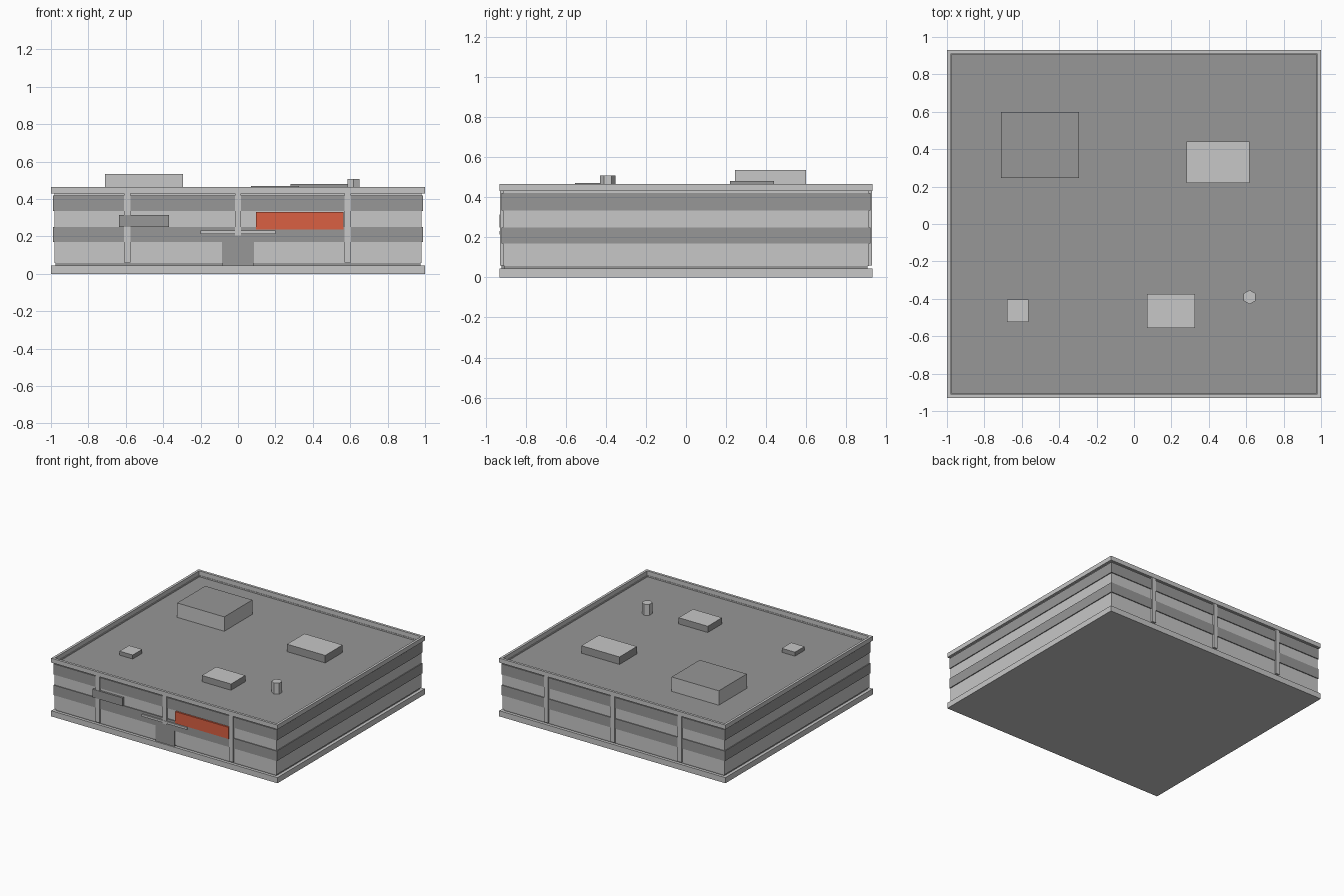
import bpy, bmesh, math

cube = bpy.data.objects.get("Cube")
if cube:
    bpy.data.objects.remove(cube, do_unlink=True)


def material(name, colour):
    m = bpy.data.materials.new(name)
    m.use_nodes = True
    m.diffuse_color = (*colour, 1)
    bsdf = m.node_tree.nodes["Principled BSDF"]
    bsdf.inputs["Base Color"].default_value = (*colour, 1)
    bsdf.inputs["Roughness"].default_value = 0.9
    return m


LIGHT = material("light grey", (0.57, 0.57, 0.57))
DARK = material("dark grey", (0.31, 0.31, 0.31))
RED = material("sign red", (0.7, 0.115, 0.055))


def finish(bm, name, mat, top=None):
    """Turn a bmesh into an object, optionally recolouring the upward faces."""
    bmesh.ops.recalc_face_normals(bm, faces=bm.faces)
    me = bpy.data.meshes.new(name)
    for m in (mat, top or mat):
        me.materials.append(m)
    for f in bm.faces:
        f.material_index = 1 if f.normal.z > 0.9 else 0
    bm.to_mesh(me)
    bm.free()
    obj = bpy.data.objects.new(name, me)
    bpy.context.collection.objects.link(obj)
    return obj


def box_mesh(x0, x1, y0, y1, z0, z1):
    bm = bmesh.new()
    bmesh.ops.create_cube(bm, size=1)
    for v in bm.verts:
        v.co = (x1 if v.co.x > 0 else x0, y1 if v.co.y > 0 else y0, z1 if v.co.z > 0 else z0)
    return bm


def box(name, mat, x, y, z, top=None):
    return finish(box_mesh(*x, *y, *z), name, mat, top)


def slab(name, mat, hx, hy, z):
    return box(name, mat, (-hx, hx), (-hy, hy), z)


def ring(name, mat, hx, hy, z, width):
    """Rectangular frame with an open middle."""
    bm = box_mesh(-hx, hx, -hy, hy, *z)
    bm.normal_update()
    caps = [f for f in bm.faces if abs(f.normal.z) > 0.9]
    bmesh.ops.inset_individual(bm, faces=caps, thickness=width)
    edges = [e for f in caps for e in f.edges]
    bmesh.ops.delete(bm, geom=caps, context='FACES_ONLY')
    bmesh.ops.bridge_loops(bm, edges=edges)
    return finish(bm, name, mat)


# Storeys: plinth, walls and the two window bands; the upper band carries the roof
slab("plinth", LIGHT, 1, 0.93, (0, 0.045))
slab("base_joint", DARK, 0.975, 0.907, (0.045, 0.057))
slab("lower_wall", LIGHT, 0.981, 0.914, (0.057, 0.17))
slab("lower_window_band", DARK, 0.988, 0.921, (0.17, 0.25))
slab("upper_wall", LIGHT, 0.981, 0.914, (0.25, 0.335))
slab("upper_window_band_and_roof", DARK, 0.988, 0.921, (0.335, 0.42))
ring("cornice_trim", LIGHT, 0.981, 0.912, (0.42, 0.43), 0.007)
ring("parapet", LIGHT, 1, 0.93, (0.43, 0.465), 0.028)

# Pilasters on front and back; the front middle one stops above the canopy
for side, sign in (("front", -1), ("back", 1)):
    for place, x in (("right", -0.593), ("middle", 0), ("left", 0.587)):
        foot = 0.205 if (side, place) == ("front", "middle") else 0.06
        ys = sorted((sign * 0.91, sign * 0.928))
        box(f"{side}_{place}_pilaster", LIGHT, (x - 0.017, x + 0.017), ys, (foot, 0.43))

# Front details
box("entrance_door", DARK, (-0.085, 0.085), (-0.921, -0.9), (0.045, 0.171))
box("entrance_canopy", LIGHT, (-0.2, 0.2), (-0.93, -0.9), (0.213, 0.231))
box("front_panel", DARK, (-0.635, -0.37), (-0.93, -0.9), (0.25, 0.315))
box("sign_board", RED, (0.095, 0.565), (-0.928, -0.9), (0.237, 0.33))

# Rooftop equipment
box("plant_room", LIGHT, (-0.71, -0.293), (0.245, 0.6), (0.42, 0.535), top=DARK)
box("large_roof_unit", DARK, (0.28, 0.617), (0.22, 0.44), (0.42, 0.48), top=LIGHT)
box("medium_roof_unit", DARK, (0.07, 0.327), (-0.555, -0.375), (0.42, 0.47), top=LIGHT)
box("small_roof_unit", DARK, (-0.68, -0.563), (-0.525, -0.405), (0.42, 0.452), top=LIGHT)

# Six-sided vent with corners pointing along y
bm = bmesh.new()
bmesh.ops.create_cone(bm, cap_ends=True, segments=6, radius1=0.038, radius2=0.038, depth=0.088)
bm.normal_update()
vent = finish(bm, "roof_vent", LIGHT)
vent.location = (0.618, -0.391, 0.464)
